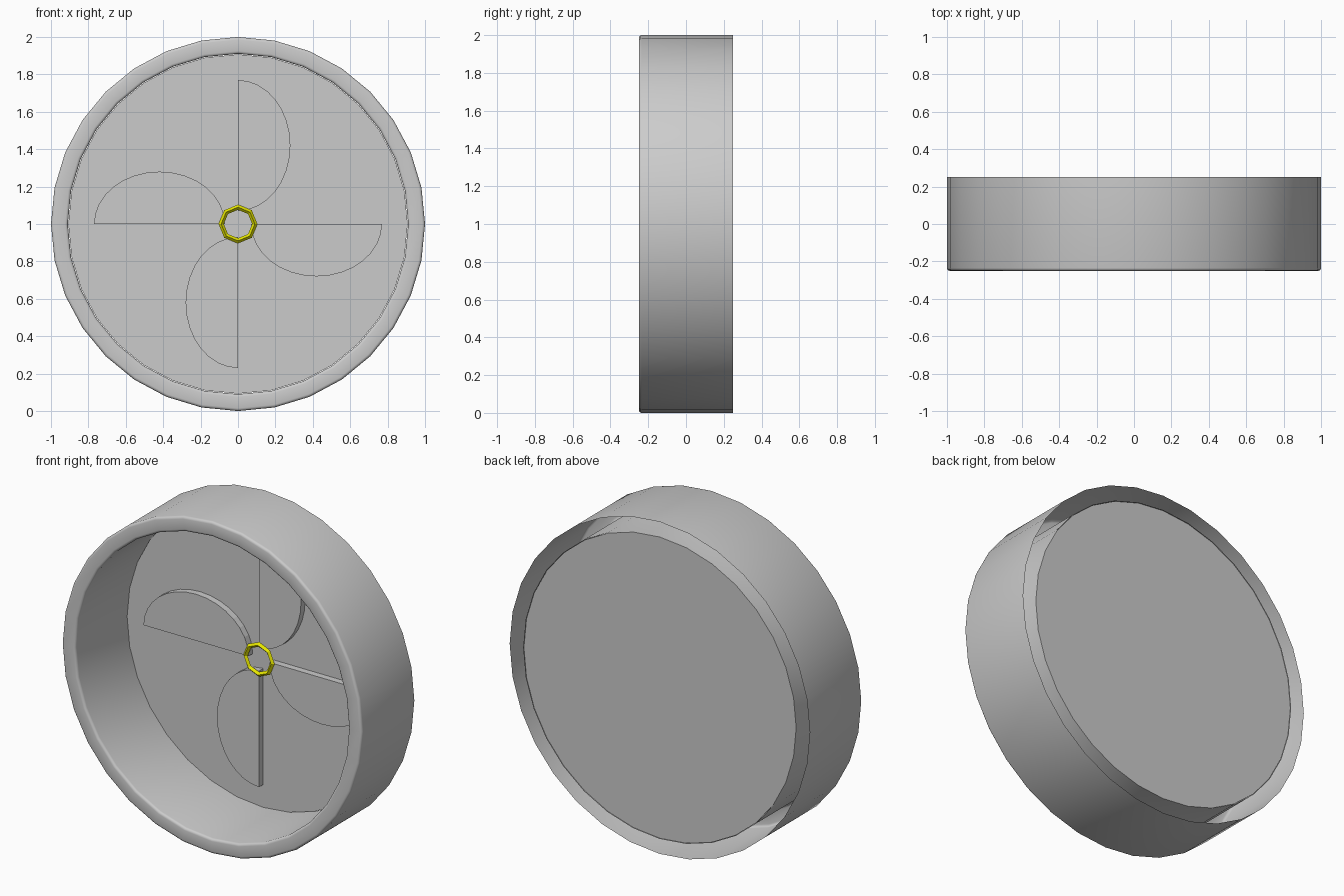
import bpy, bmesh, math

cube = bpy.data.objects.get("Cube")
if cube:
    bpy.data.objects.remove(cube, do_unlink=True)

SIDES = 32
MID_Z = 1.0


def material(name, rgb):
    m = bpy.data.materials.new(name)
    m.use_nodes = True
    m.diffuse_color = (*rgb, 1)
    m.node_tree.nodes["Principled BSDF"].inputs["Base Color"].default_value = (*rgb, 1)
    return m


grey = material("light grey", (0.6, 0.6, 0.6))
yellow = material("yellow", (0.8, 0.8, 0.0))


def finish(bm, name, mat, smooth=None):
    mesh = bpy.data.meshes.new(name)
    bm.to_mesh(mesh)
    bm.free()
    mesh.materials.append(mat)
    obj = bpy.data.objects.new(name, mesh)
    bpy.context.collection.objects.link(obj)
    if smooth:
        bpy.ops.object.select_all(action='DESELECT')
        obj.select_set(True)
        bpy.context.view_layer.objects.active = obj
        bpy.ops.object.shade_smooth_by_angle(angle=math.radians(smooth))
    return obj


def lathe(name, profile, mat, sides, closed=False, smooth=None):
    """Turn (radius, y) points about the horizontal axis of the wheel."""
    bm = bmesh.new()
    rings = []
    for r, y in profile:
        angles = [2 * math.pi * i / sides for i in range(sides)]
        rings.append([bm.verts.new((r * math.sin(t), y, MID_Z + r * math.cos(t))) for t in angles])
    pairs = list(zip(rings, rings[1:]))
    if closed:
        pairs.append((rings[-1], rings[0]))
    for a, b in pairs:
        for i in range(sides):
            j = (i + 1) % sides
            bm.faces.new((a[i], a[j], b[j], b[i]))
    return finish(bm, name, mat, smooth)


def prism(name, outline, y0, y1, mat):
    """Extrude an (x, z) outline from y0 to y1."""
    bm = bmesh.new()
    face = bm.faces.new([bm.verts.new((x, y0, z)) for x, z in outline])
    new = bmesh.ops.extrude_face_region(bm, geom=[face])["geom"]
    verts = [v for v in new if isinstance(v, bmesh.types.BMVert)]
    bmesh.ops.translate(bm, verts=verts, vec=(0, y1 - y0, 0))
    bmesh.ops.recalc_face_normals(bm, faces=bm.faces)
    return finish(bm, name, mat)


# Hollow drum: outer wall, rounded front lip and inner wall, open at the back
R_OUT, R_IN, HALF, B = 1.0, 0.91, 0.25, 0.015
arc = [math.radians(a) for a in (0, 30, 60, 90)]
profile = [(R_OUT, HALF)]
profile += [(R_OUT - B + B * math.cos(a), -HALF + B - B * math.sin(a)) for a in arc]
profile += [(R_IN + B - B * math.cos(a), -HALF + B - B * math.sin(a)) for a in reversed(arc)]
profile += [(R_IN, HALF)]
lathe("drum", profile, grey, SIDES, smooth=40)

# Thin plate closing the inner wall at the back
circle = [(0.907 * math.sin(2 * math.pi * i / SIDES), MID_Z + 0.907 * math.cos(2 * math.pi * i / SIDES))
          for i in range(SIDES)]
prism("back_plate", circle, 0.24, 0.247, grey)

# Four half-oval blades, each a quarter turn from the last
for k in range(4):
    c, s = math.cos(k * math.pi / 2), math.sin(k * math.pi / 2)
    outline = []
    for i in range(17):
        a = math.pi * i / 16
        u, v = 0.42 + 0.35 * math.cos(a), 0.28 * math.sin(a)
        outline.append((v * c + u * s, MID_Z + u * c - v * s))
    prism(f"blade_{k + 1}", outline, 0.20, 0.242, grey)

# Eight-sided hub ring with a diamond section
hub = [(0.09 + 0.014 * math.cos(i * math.pi / 2), 0.20 - 0.014 * math.sin(i * math.pi / 2)) for i in range(4)]
lathe("hub_ring", hub, yellow, 8, closed=True)
